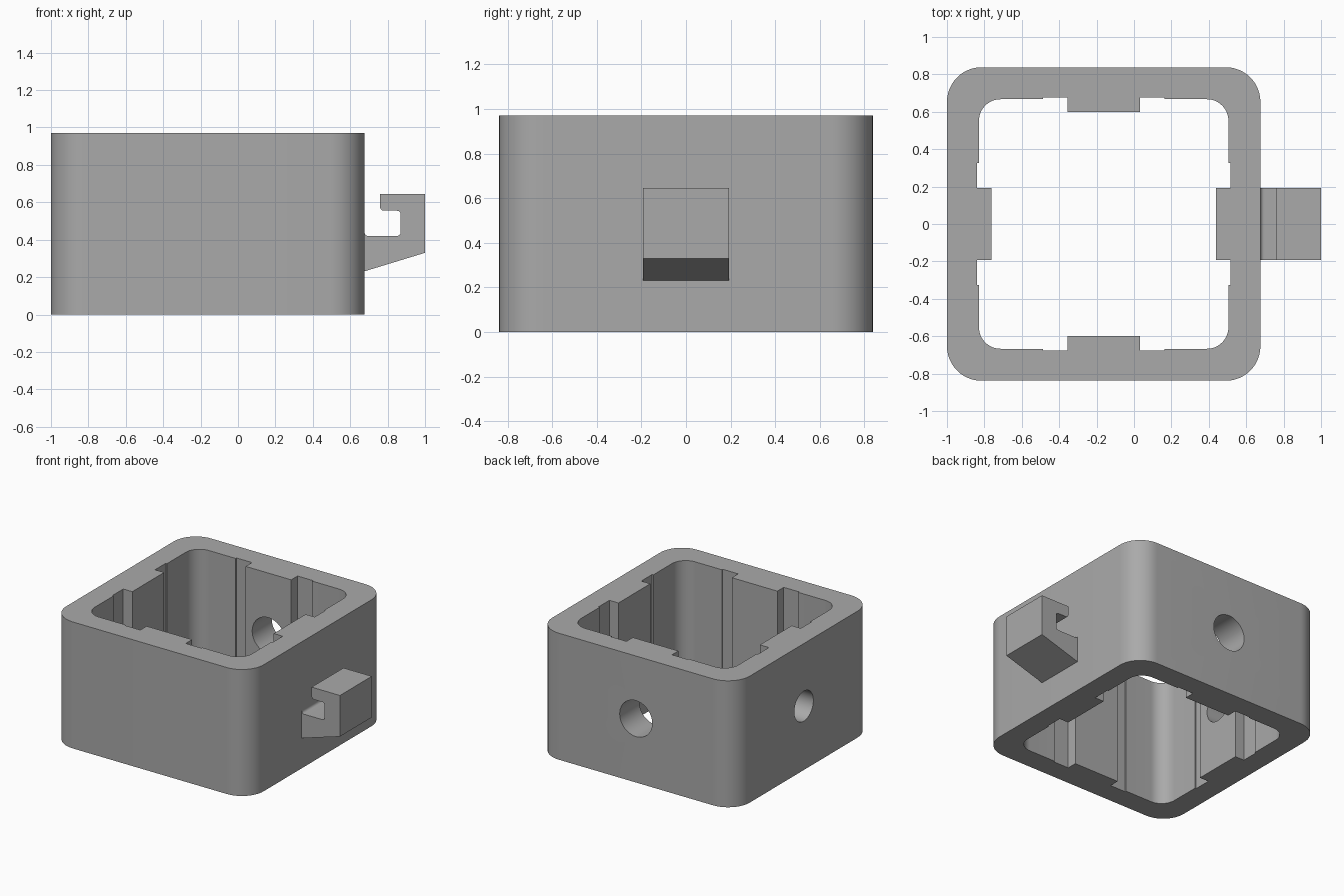
import bpy, bmesh
from math import radians, cos, sin, pi
from mathutils import Vector, Matrix

cube = bpy.data.objects.get("Cube")
if cube:
    bpy.data.objects.remove(cube, do_unlink=True)

HEIGHT = 0.97
CENTRE = Vector((-0.162, 0, 0))

grey = bpy.data.materials.new("plain grey")
grey.use_nodes = True
colour = (0.4, 0.4, 0.4, 1)
grey.diffuse_color = colour
grey.node_tree.nodes["Principled BSDF"].inputs["Base Color"].default_value = colour


def arc(cx, cy, r, start, end, steps=12):
    """Points on an arc, angles in degrees."""
    angles = [radians(start + (end - start) * i / steps) for i in range(steps + 1)]
    return [(cx + r * cos(a), cy + r * sin(a)) for a in angles]


def four_sided(side):
    """Repeat one side of an outline round a square."""
    return [(Matrix.Rotation(k * pi / 2, 2) @ Vector(p))[:] for k in range(4) for p in side]


def prism(name, outline, depth, matrix):
    """Extrude a flat outline along its local z, then place it."""
    bm = bmesh.new()
    face = bm.faces.new([bm.verts.new((x, y, 0)) for x, y in outline])
    new = bmesh.ops.extrude_face_region(bm, geom=[face])["geom"]
    bmesh.ops.translate(bm, vec=(0, 0, depth),
                        verts=[v for v in new if isinstance(v, bmesh.types.BMVert)])
    bmesh.ops.recalc_face_normals(bm, faces=bm.faces)
    bm.transform(matrix)
    mesh = bpy.data.meshes.new(name)
    bm.to_mesh(mesh)
    bm.free()
    mesh.materials.append(grey)
    obj = bpy.data.objects.new(name, mesh)
    bpy.context.collection.objects.link(obj)
    return obj


def activate(obj):
    bpy.ops.object.select_all(action="DESELECT")
    obj.select_set(True)
    bpy.context.view_layer.objects.active = obj


def cut(obj, cutter):
    """Subtract the cutter and discard it."""
    cutter.hide_render = True
    mod = obj.modifiers.new("cut", "BOOLEAN")
    mod.operation = "DIFFERENCE"
    mod.solver = "EXACT"
    mod.object = cutter
    activate(obj)
    bpy.ops.object.modifier_apply(modifier=mod.name)
    bpy.data.objects.remove(cutter, do_unlink=True)


# Rounded square housing
outer = four_sided(arc(0.653, 0.653, 0.185, 0, 90))
housing = prism("housing", outer, HEIGHT, Matrix.Translation(CENTRE))

# Open centre, leaving a rib between two shallow grooves on each wall
wall, groove, rib = 0.667, 0.677, 0.6
half = [(rib, 0.193), (groove, 0.193), (groove, 0.325), (wall, 0.325)]
side = [(x, -y) for x, y in reversed(half)] + half + arc(0.552, 0.552, 0.115, 0, 90)
cut(housing, prism("opening_cutter", four_sided(side), HEIGHT + 0.2,
                   Matrix.Translation(CENTRE - Vector((0, 0, 0.1)))))

# Round holes through the back wall and the right wall
for radius, axis, angle, offset in ((0.138, "X", -90, (0, 0.4, 0.49)),
                                    (0.115, "Y", -90, (-0.4, 0, 0.49))):
    place = Matrix.Translation(CENTRE + Vector(offset)) @ Matrix.Rotation(radians(angle), 4, axis)
    cut(housing, prism("hole_cutter", arc(0, 0, radius, 0, 352.5, 47), 0.6, place))

# Hook on the left wall, drawn in x and z
f = 0.02
profile = [(0.64, 0.22), (1, 0.33), (1, 0.645), (0.76, 0.645)]
profile += arc(0.76 + f, 0.555 + f, f, 180, 270, 6)
profile += arc(0.87 - f, 0.555 - f, f, 90, 0, 6)
profile += arc(0.87 - f, 0.42 + f, f, 0, -90, 6)
profile += arc(0.676 + f, 0.42 + f, f, 270, 180, 6)
profile += [(0.64, 0.42 + f)]
hook = prism("hook", profile, 0.386,
             Matrix.Translation((0, 0.193, 0)) @ Matrix.Rotation(pi / 2, 4, "X"))

for obj in (housing, hook):
    activate(obj)
    bpy.ops.object.shade_smooth_by_angle(angle=radians(30))
